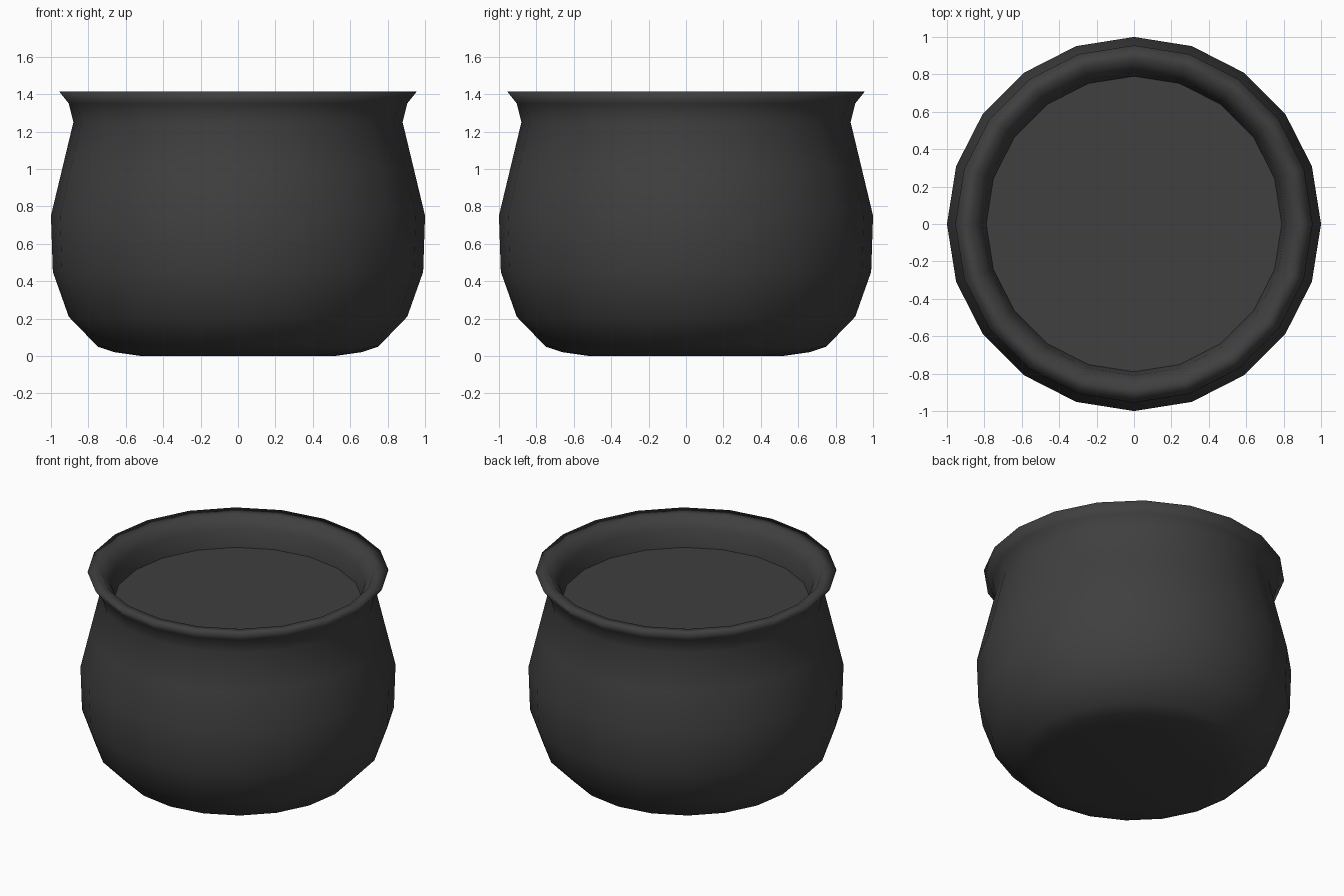
import bpy
import bmesh
from math import cos, sin, tau

cube = bpy.data.objects.get("Cube")
if cube:
    bpy.data.objects.remove(cube, do_unlink=True)

SIDES = 20

# One dark iron colour for everything
iron = bpy.data.materials.new("dark iron")
iron.use_nodes = True
colour = (0.05, 0.05, 0.05, 1)
iron.diffuse_color = colour
iron.node_tree.nodes["Principled BSDF"].inputs["Base Color"].default_value = colour


def lathe(name, profile):
    """Turn (radius, height) points around z; a zero radius becomes one point."""
    bm = bmesh.new()
    rings = []
    for r, z in profile:
        if r == 0:
            rings.append([bm.verts.new((0, 0, z))] * SIDES)
        else:
            rings.append([bm.verts.new((r * cos(tau * i / SIDES), r * sin(tau * i / SIDES), z))
                          for i in range(SIDES)])
    for low, high in zip(rings, rings[1:]):
        for i in range(SIDES):
            j = (i + 1) % SIDES
            corners = dict.fromkeys((low[i], low[j], high[j], high[i]))
            face = bm.faces.new(list(corners))
            face.smooth = True
    mesh = bpy.data.meshes.new(name)
    bm.to_mesh(mesh)
    bm.free()
    mesh.materials.append(iron)
    obj = bpy.data.objects.new(name, mesh)
    bpy.context.collection.objects.link(obj)
    return obj


# Round belly, narrow neck, flared lip and the inside of the neck
lathe("pot_body", [
    (0, 0), (0.52, 0), (0.66, 0.02), (0.75, 0.05), (0.905, 0.21),
    (0.99, 0.45), (1.0, 0.75), (0.94, 1.0), (0.88, 1.25), (0.905, 1.35),
    (0.955, 1.413), (0.865, 1.41), (0.81, 1.33), (0.79, 1.21),
])

# Flat surface filling the pot just below the lip
lathe("pot_contents", [(0.79, 1.21), (0, 1.21)])
